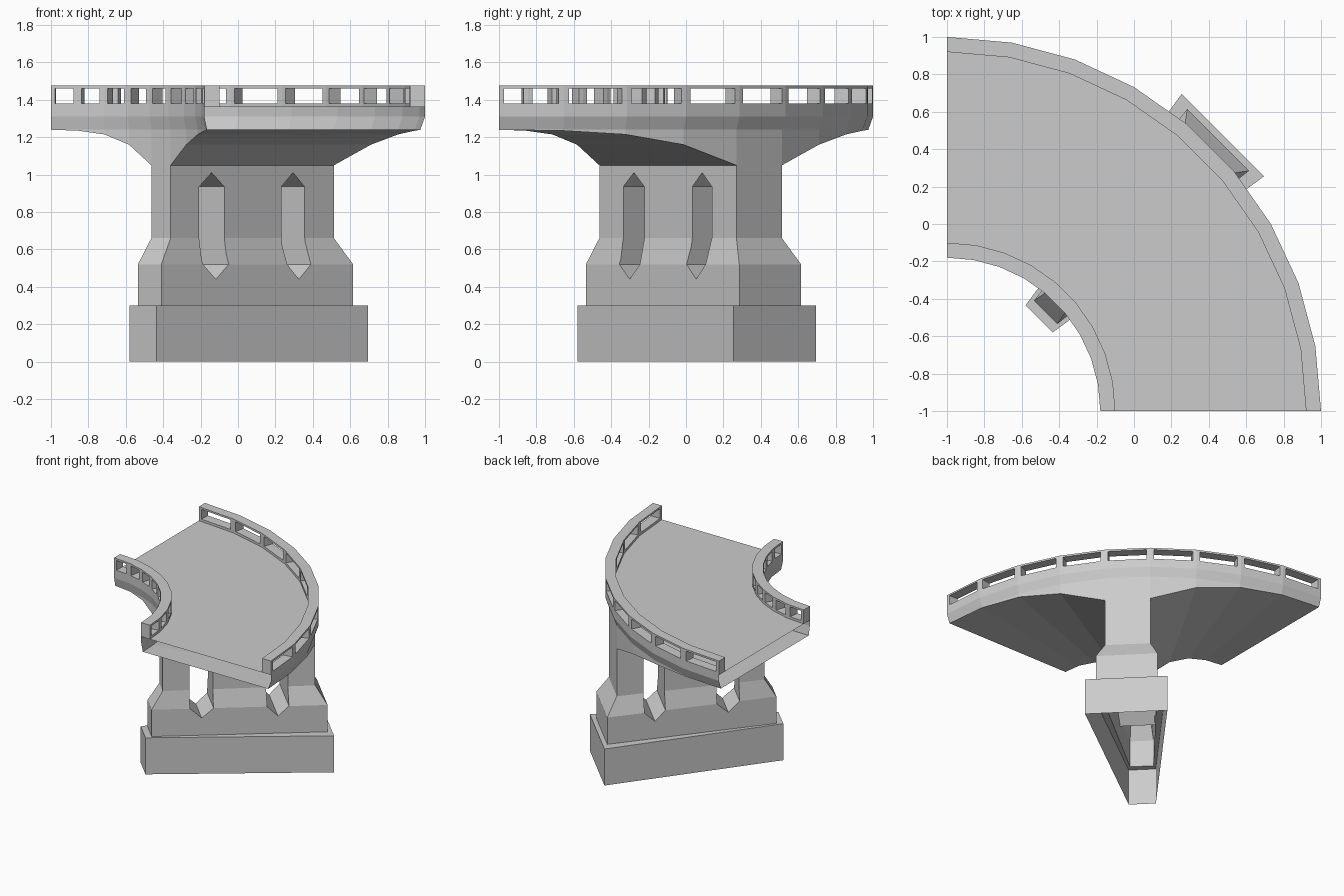
import bpy, bmesh
from math import cos, sin, radians, sqrt
from mathutils import Vector

if "Cube" in bpy.data.objects:
    bpy.data.objects.remove(bpy.data.objects["Cube"])

SEGS = 9                       # 10-degree facets of a quarter turn
DECK_Z = 1.36
R_IN, R_OUT = 0.82, 2.0        # deck edges, measured from the corner (-1, -1)
HAUNCH = [1.24, 1.235, 1.215, 1.16, 1.05]
HAUNCH += HAUNCH[::-1]


def polar(r, i, z):
    a = radians(10 * i)
    return Vector((-1 + r * cos(a), -1 + r * sin(a), z))


def finish(name, bm):
    bmesh.ops.remove_doubles(bm, verts=bm.verts[:], dist=1e-5)
    bmesh.ops.recalc_face_normals(bm, faces=bm.faces[:])
    mesh = bpy.data.meshes.new(name)
    bm.to_mesh(mesh)
    bm.free()
    obj = bpy.data.objects.new(name, mesh)
    bpy.context.collection.objects.link(obj)
    return obj


def quad(bm, *pts):
    bm.faces.new([bm.verts.new(p) for p in pts])


# curved deck: hollow shell with open ends and an arched underside
bm = bmesh.new()
rings = []
for i in range(SEGS + 1):
    profile = [(0.90, DECK_Z), (R_IN, DECK_Z), (R_IN, 1.31), (0.835, 1.24), (0.835, HAUNCH[i] - 0.0005),
               (1.975, HAUNCH[i] - 0.0005), (1.975, 1.24), (R_OUT, 1.31), (R_OUT, DECK_Z), (1.92, DECK_Z)]
    rings.append([polar(r, i, z) for r, z in profile])
n = len(rings[0])
for i in range(SEGS):
    for k in range(n):
        if k in (0, 8) or (k == 4 and i == 4):   # under the parapets, over the pier
            continue
        j = (k + 1) % n
        quad(bm, rings[i][k], rings[i][j], rings[i + 1][j], rings[i + 1][k])
finish("bridge_deck", bm)


# parapets: faceted walls with one opening per facet
def parapet(name, r0, r1, f):
    levels = [DECK_Z, 1.38, 1.46, 1.475]
    bm = bmesh.new()

    def point(i, t, r, z):
        return polar(r, i, z).lerp(polar(r, i + 1, z), t)

    for i in range(SEGS):
        stations = [0, f, 1 - f, 1]
        for s in range(3):
            a, b = stations[s], stations[s + 1]
            for v in range(3):
                lo, hi = levels[v], levels[v + 1]
                if s == 1 and v == 1:            # reveals of the opening
                    for z in (lo, hi):
                        quad(bm, point(i, a, r0, z), point(i, b, r0, z), point(i, b, r1, z), point(i, a, r1, z))
                    for t in (a, b):
                        quad(bm, point(i, t, r0, lo), point(i, t, r1, lo), point(i, t, r1, hi), point(i, t, r0, hi))
                    continue
                for r in (r0, r1):
                    quad(bm, point(i, a, r, lo), point(i, b, r, lo), point(i, b, r, hi), point(i, a, r, hi))
            for z in (levels[0], levels[3]):
                quad(bm, point(i, a, r0, z), point(i, b, r0, z), point(i, b, r1, z), point(i, a, r1, z))
    for i in (0, SEGS):                          # end faces
        for v in range(3):
            lo, hi = levels[v], levels[v + 1]
            quad(bm, polar(r0, i, lo), polar(r1, i, lo), polar(r1, i, hi), polar(r0, i, hi))
    finish(name, bm)


parapet("inner_parapet", R_IN, 0.90, 0.16)
parapet("outer_parapet", 1.92, R_OUT, 0.08)

# wedge-shaped pier: stacked trapezoids mirrored about the diagonal
base = ((0.695, 0.255), (-0.435, -0.58))
plinth = ((0.615, 0.285), (-0.41, -0.535))
shaft = ((0.513, 0.2695), (-0.3604, -0.4633))
bm = bmesh.new()
loops = []
for (o, c), z in ((base, 0), (base, 0.3), (plinth, 0.3), (plinth, 0.52), (shaft, 0.66), (shaft, 1.05)):
    loops.append([bm.verts.new((x, y, z)) for x, y in (o, o[::-1], c[::-1], c)])
for a, b in zip(loops, loops[1:]):
    for k in range(4):
        bm.faces.new((a[k], a[(k + 1) % 4], b[(k + 1) % 4], b[k]))
bm.faces.new(loops[0])
bm.faces.new(loops[-1])
pier = finish("pier", bm)

# two pointed slots cut straight through the pier
across = Vector((1, -1, 0)) / sqrt(2)
bm = bmesh.new()
for s0, s1 in ((1.03, 1.205), (1.602, 1.764)):
    mid = (s0 + s1) / 2
    outline = [(s0, 0.52), (mid, 0.44), (s1, 0.52), (s1, 0.935), (mid, 1.01), (s0, 0.935)]
    near, far = [[bm.verts.new(Vector((-1 + s / sqrt(2), -1 + s / sqrt(2), z)) + across * d) for s, z in outline]
                 for d in (0.6, -0.6)]
    bm.faces.new(near)
    bm.faces.new(far)
    for k in range(6):
        j = (k + 1) % 6
        bm.faces.new((near[k], near[j], far[j], far[k]))
cutter = finish("slot_cutter", bm)
cutter.hide_render = True
mod = pier.modifiers.new("slots", 'BOOLEAN')
mod.operation = 'DIFFERENCE'
mod.solver = 'EXACT'
mod.object = cutter
bpy.context.view_layer.objects.active = pier
bpy.ops.object.modifier_apply(modifier=mod.name)
bpy.data.objects.remove(cutter)

# open the hollow pier at the bottom and into the deck
bm = bmesh.new()
bm.from_mesh(pier.data)
caps = [f for f in bm.faces if all(v.co.z < 0.001 for v in f.verts) or all(v.co.z > 1.049 for v in f.verts)]
bmesh.ops.delete(bm, geom=caps, context='FACES')
bm.to_mesh(pier.data)
bm.free()
